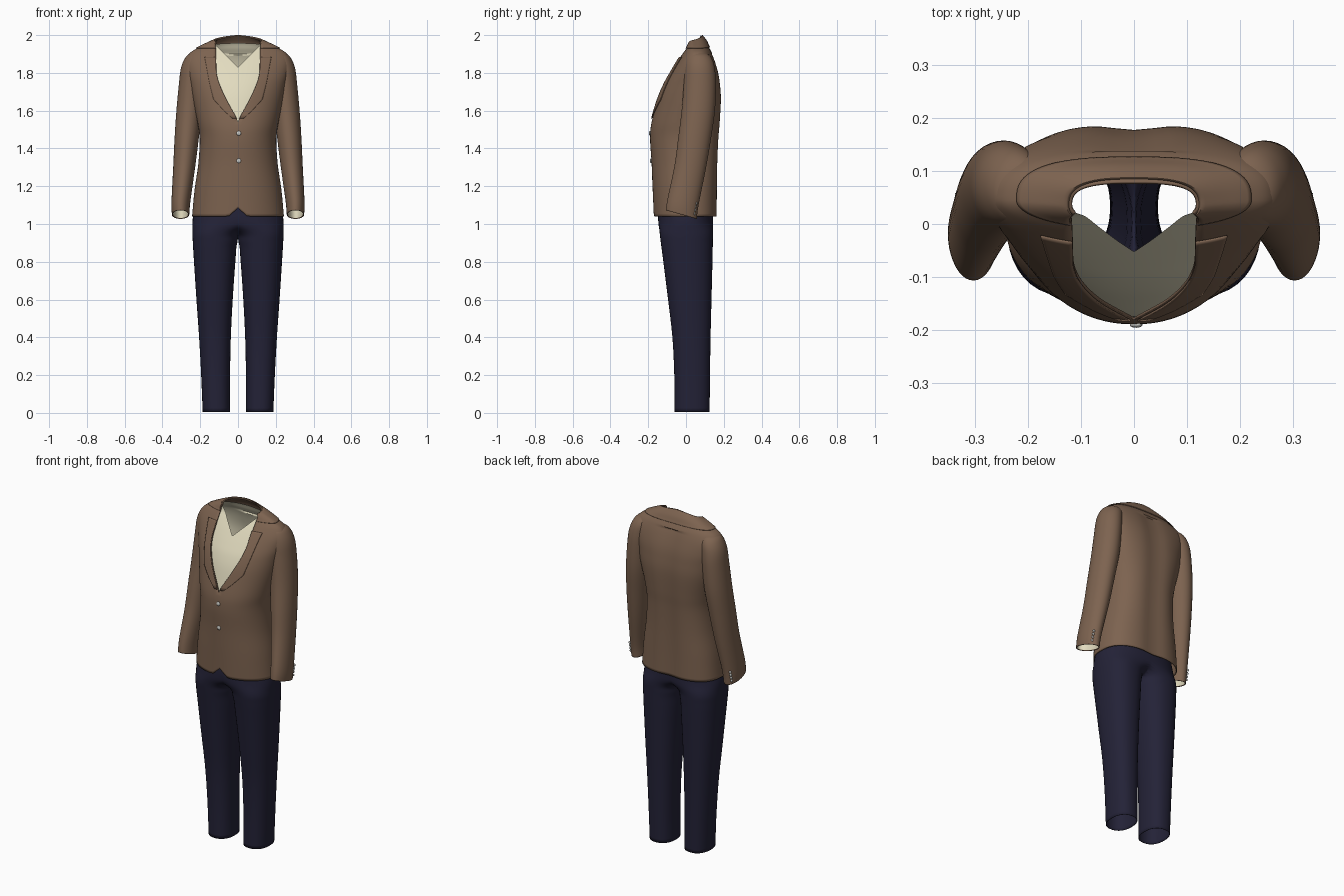
import bpy, bmesh, math
from mathutils import Vector

if "Cube" in bpy.data.objects:
    bpy.data.objects.remove(bpy.data.objects["Cube"])


def material(name, rgb):
    m = bpy.data.materials.new(name)
    m.diffuse_color = (*rgb, 1)
    m.use_nodes = True
    m.node_tree.nodes["Principled BSDF"].inputs["Base Color"].default_value = m.diffuse_color
    return m


BROWN = material("brown wool", (0.205, 0.125, 0.08))
CREAM = material("cream cotton", (0.76, 0.71, 0.52))
NAVY = material("navy cloth", (0.017, 0.016, 0.038))
SILVER = material("pale grey button", (0.6, 0.6, 0.57))


def dense(rows, k=6):
    """Catmull-Rom interpolation of profile rows."""
    out = []
    for i in range(len(rows) - 1):
        a, b, c, d = (rows[max(i - 1, 0)], rows[i], rows[i + 1],
                      rows[min(i + 2, len(rows) - 1)])
        for s in range(k):
            t = s / k
            out.append(tuple(
                0.5 * (2 * q + (r - p) * t + (2 * p - 5 * q + 4 * r - w) * t * t
                       + (3 * q - p - 3 * r + w) * t ** 3)
                for p, q, r, w in zip(a, b, c, d)))
    return out + [tuple(rows[-1])]


def lerp(table, v):
    """Piecewise linear lookup in ascending (key, value) pairs."""
    for (a, p), (b, q) in zip(table, table[1:]):
        if v <= b:
            return p + (q - p) * max(0, (v - a) / (b - a))
    return table[-1][1]


def finish(name, bm, mat, thick=0.0, mirror=True):
    me = bpy.data.meshes.new(name)
    bm.to_mesh(me)
    bm.free()
    me.materials.append(mat)
    ob = bpy.data.objects.new(name, me)
    bpy.context.collection.objects.link(ob)
    for p in me.polygons:
        p.use_smooth = True
    if mirror:
        m = ob.modifiers.new("mirror", 'MIRROR')
        m.merge_threshold = 0.0005
    if thick:
        s = ob.modifiers.new("thickness", 'SOLIDIFY')
        s.thickness = thick
        s.offset = -1
    bpy.context.view_layer.objects.active = ob
    ob.select_set(True)
    bpy.ops.object.shade_smooth_by_angle(angle=math.radians(50))
    ob.select_set(False)
    return ob


def loft(rows, closed=False):
    """Skin a top-to-bottom list of point rows."""
    bm = bmesh.new()
    vs = [[bm.verts.new(p) for p in r] for r in rows]
    n = len(vs[0])
    for a, b in zip(vs, vs[1:]):
        for j in range(n if closed else n - 1):
            k = (j + 1) % n
            bm.faces.new((a[j], b[j], b[k], a[k]))
    return bm


# Jacket half rows: z at front edge, z at back, half width, front edge x,
# front edge y, centre y, back y
JACKET = [
    (1.965, 2.000, .118, .112, .020, .035, .080),
    (1.947, 1.968, .165, .119, .012, .040, .105),
    (1.930, 1.937, .210, .118, .004, .045, .120),
    (1.905, 1.905, .255, .117, -.015, .050, .138),
    (1.860, 1.860, .278, .116, -.045, .050, .156),
    (1.800, 1.800, .270, .114, -.080, .040, .174),
    (1.740, 1.740, .255, .098, -.113, .030, .184),
    (1.660, 1.660, .240, .062, -.147, .020, .190),
    (1.540, 1.540, .215, .000, -.182, .000, .185),
    (1.450, 1.450, .203, .000, -.190, .000, .178),
    (1.320, 1.320, .210, .000, -.182, .000, .172),
    (1.180, 1.180, .230, .000, -.177, .000, .169),
    (1.040, 1.040, .243, .000, -.172, .000, .168),
]
NF, NB, COLS = 2.1, 2.7, 36


def front(row):
    """Start angle and front depth of a jacket row."""
    zs, zb, w, xe, ys, yc, yb = row
    t0 = -math.acos(min(0.97, (max(xe, 0) / w) ** (NF / 2)))
    return t0, (yc - ys) / max(-math.sin(t0), 0.2)


def ring(row, full=False, grow=0.0, dz=0.0):
    zs, zb, w, xe, ys, yc, yb = row
    t0, h = front(row)
    if full:
        t0 = -math.pi / 2
    pts = []
    for j in range(COLS + 1):
        u = j / COLS
        t = t0 + (math.pi / 2 - t0) * u
        n = NF if t < 0 else NB
        x = (w + grow) * max(math.cos(t), 0) ** (2 / n)
        if j == COLS or (j == 0 and xe <= 0.0005) or x < 1e-4:
            x = 0.0
        s = abs(math.sin(t)) ** (2 / n)
        y = yc - (h + grow) * s if t < 0 else yc + (yb - yc + grow) * s
        z = zs + (zb - zs) * u + dz
        if t > 0 and z < 1.9:                       # spine hollow
            y -= 0.012 * math.exp(-(x / 0.06) ** 2)
        if t < 0 and not full:                      # rounded front hem corners
            z += 0.045 * max(0, 1 - x / 0.05) * max(0, 1 - (z - 1.04) / 0.2)
        pts.append((x, y, z))
    return pts


rows = dense(JACKET)
finish("jacket_body", loft([ring(r) for r in rows]), BROWN, 0.005)

# Turned collar round the neck
finish("jacket_collar", loft([ring(r, grow=0.005, dz=0.004 if i else 0.0)
                              for i, r in enumerate(rows[:14])]), BROWN, 0.004)

# Lapels lying on the front
EDGE = [(1.54, .008), (1.60, .075), (1.66, .130), (1.75, .152), (1.86, .172), (1.89, .178)]
lap = []
for r in rows:
    if 1.54 < r[0] < 1.892:
        h = front(r)[1]
        xe = max(r[3], 0)
        xo = max(lerp(EDGE, r[0]), xe + 0.004)
        line = []
        for j in range(9):
            x = xe + (xo - xe) * j / 8
            y = r[5] - h * (1 - (x / r[2]) ** NF) ** (1 / NF)
            line.append((x, y - 0.007, r[0]))
        lap.append(line)
finish("lapel", loft(lap), BROWN, 0.004)

# Shirt inside the jacket, with a V neckline cut from its front
bm = loft([ring(r, True, -0.014, -0.01) for r in rows[6:] if r[0] > 1.25])
faces = [f for f in bm.faces if f.calc_center_median().y < 0.035]
geom = set(faces)
for f in faces:
    geom.update(f.edges)
    geom.update(f.verts)
bmesh.ops.bisect_plane(bm, geom=list(geom), plane_co=Vector((0, 0, 1.83)),
                       plane_no=Vector((-1, 0, 1)).normalized(), clear_outer=True)
finish("shirt", bm, CREAM)

# Sleeves: z, centre x, centre y, radius x, radius y, slant of the ring
SLEEVE = [
    (1.912, .205, .060, .012, .015, 0), (1.900, .215, .065, .045, .050, 0),
    (1.870, .225, .070, .060, .070, 0), (1.820, .237, .073, .066, .080, 0),
    (1.740, .246, .073, .067, .085, 0), (1.600, .258, .065, .068, .088, 0),
    (1.450, .272, .045, .064, .087, 0), (1.300, .285, .022, .058, .083, -.1),
    (1.120, .302, -.015, .050, .082, -.2), (1.050, .304, -.025, .046, .082, -.28),
]


def oval(z, cx, cy, rx, ry, slant=0.0, n=2.0, count=40):
    pts = []
    for j in range(count):
        c, s = math.cos(math.tau * j / count), math.sin(math.tau * j / count)
        x = math.copysign(abs(c) ** (2 / n), c) * rx
        y = math.copysign(abs(s) ** (2 / n), s) * ry
        pts.append((cx + x, cy + y, z + slant * y))
    return pts


arm = dense(SLEEVE)
finish("sleeve", loft([oval(*r) for r in arm], True), BROWN, 0.004)
finish("cuff_lining", loft([oval(z + .003, cx, cy, rx - .006, ry - .006, sl)
                            for z, cx, cy, rx, ry, sl in arm[-9:]], True), CREAM)

# Trousers: z, inner x, outer x, front y, back y; the legs merge above the crotch
LEG = [
    (1.20, -.200, .200, -.130, .130), (1.04, -.238, .238, -.147, .143),
    (.96, -.030, .241, -.140, .143), (.90, .004, .239, -.133, .142),
    (.80, .014, .233, -.120, .140), (.60, .028, .220, -.095, .135),
    (.40, .038, .206, -.072, .130), (.20, .042, .195, -.062, .127),
    (.005, .042, .187, -.060, .125),
]
bm = loft([oval(z, (a + b) / 2, (f + k) / 2, (b - a) / 2, (k - f) / 2, 0, 2.3)
           for z, a, b, f, k in dense(LEG)], True)
bmesh.ops.bisect_plane(bm, geom=bm.verts[:] + bm.edges[:] + bm.faces[:],
                       plane_co=Vector((0, 0, 0)), plane_no=Vector((-1, 0, 0)),
                       clear_outer=True)
finish("trousers", bm, NAVY, 0.003)


# Buttons on the front and on the cuffs
def buttons(name, spots, radius, mirror):
    bm = bmesh.new()
    for p in spots:
        made = bmesh.ops.create_uvsphere(bm, u_segments=14, v_segments=8, radius=radius)
        bmesh.ops.scale(bm, vec=(1, 0.45, 1), verts=made["verts"])
        bmesh.ops.translate(bm, vec=p, verts=made["verts"])
    finish(name, bm, SILVER, 0, mirror)


buttons("front_button", [(.004, -.191, 1.48), (.004, -.186, 1.335)], 0.012, False)
buttons("cuff_button", [(.331, .045 + .004 * i, 1.055 + .018 * i) for i in range(4)],
        0.008, True)
